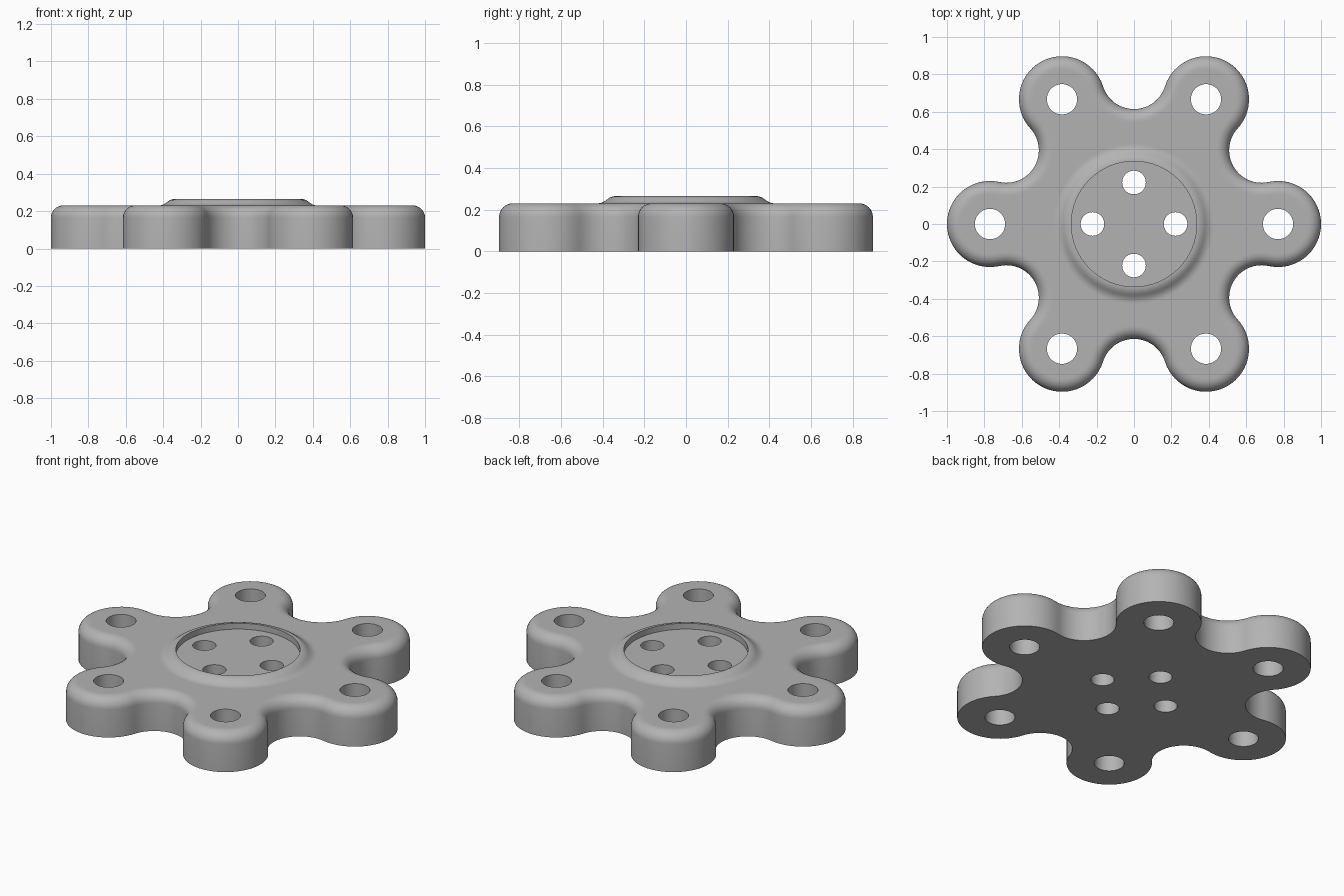
import bpy, bmesh
from math import sin, cos, pi, atan2, hypot

cube = bpy.data.objects.get("Cube")
if cube:
    bpy.data.objects.remove(cube, do_unlink=True)

# Main dimensions
LOBE_DIST, LOBE_R = 0.77, 0.23
VALLEY_DIST = 0.788
TOP, FILLET = 0.23, 0.065
RIM_TOP = 0.265
SEG = 48

mat = bpy.data.materials.new("plain grey")
mat.use_nodes = True
GREY = (0.45, 0.45, 0.45, 1)
mat.diffuse_color = GREY
mat.node_tree.nodes["Principled BSDF"].inputs["Base Color"].default_value = GREY

bm = bmesh.new()


def loop(points, z):
    """Closed ring of vertices and edges at one height."""
    vs = [bm.verts.new((x, y, z)) for x, y in points]
    for a, b in zip(vs, vs[1:] + vs[:1]):
        bm.edges.new((a, b))
    return vs


def circle(cx, cy, r, n=SEG):
    return [(cx + r * cos(2 * pi * i / n), cy + r * sin(2 * pi * i / n)) for i in range(n)]


def skin(rings):
    """Walls between successive rings of equal size."""
    for lo, hi in zip(rings, rings[1:]):
        n = len(lo)
        for i in range(n):
            j = (i + 1) % n
            bm.faces.new((lo[i], lo[j], hi[j], hi[i]))


def cap(loops):
    """Flat face between an outer ring and its holes."""
    edges = [bm.edges.get((a, b)) for vs in loops for a, b in zip(vs, vs[1:] + vs[:1])]
    bmesh.ops.triangle_fill(bm, edges=edges, use_beauty=True, normal=(0, 0, 1))


def outline(inset):
    """Six round lobes joined by tangent hollows, moved inwards by inset."""
    vx, vy = VALLEY_DIST * cos(pi / 6), VALLEY_DIST * sin(pi / 6)
    dx, dy = vx - LOBE_DIST, vy
    t = atan2(dy, dx)
    lobe_r = LOBE_R - inset
    valley_r = hypot(dx, dy) - LOBE_R + inset
    half = t - pi / 6
    pts = []
    for k in range(6):
        a = k * pi / 3
        b = a + pi / 6
        for i in range(33):
            u = a - t + 2 * t * i / 32
            pts.append((LOBE_DIST * cos(a) + lobe_r * cos(u), LOBE_DIST * sin(a) + lobe_r * sin(u)))
        for i in range(1, 24):
            u = b + pi + half - 2 * half * i / 24
            pts.append((VALLEY_DIST * cos(b) + valley_r * cos(u), VALLEY_DIST * sin(b) + valley_r * sin(u)))
    return pts


# Outer wall with rounded top edge
rings = [loop(outline(0), 0)]
for i in range(9):
    a = i / 8 * pi / 2
    rings.append(loop(outline(FILLET * (1 - cos(a))), TOP - FILLET + FILLET * sin(a)))
rings.append(loop(outline(FILLET + 0.01), TOP))
skin(rings)

# Raised rim around the centre recess
rim_profile = [(0.335, TOP), (0.335, RIM_TOP), (0.345, 0.2645), (0.355, 0.262), (0.365, 0.258),
               (0.376, 0.251), (0.386, 0.243), (0.396, 0.237), (0.408, 0.232), (0.42, TOP), (0.43, TOP)]
rim = [loop(circle(0, 0, r, 96), z) for r, z in rim_profile]
skin(rim)


# Through holes
def hole(angle, dist, r):
    pts = circle(dist * cos(angle), dist * sin(angle), r)
    pair = [loop(pts, 0), loop(pts, TOP)]
    skin(pair)
    return pair


lobe_holes = [hole(k * pi / 3, LOBE_DIST, 0.081) for k in range(6)]
hub_holes = [hole(k * pi / 2, 0.222, 0.063) for k in range(4)]

# Flat top, recess floor and underside
cap([rings[-1], rim[-1]] + [h[1] for h in lobe_holes])
cap([rim[0]] + [h[1] for h in hub_holes])
cap([rings[0]] + [h[0] for h in lobe_holes + hub_holes])

bmesh.ops.recalc_face_normals(bm, faces=bm.faces)
mesh = bpy.data.meshes.new("six_lobed_plate")
bm.to_mesh(mesh)
bm.free()
mesh.materials.append(mat)
plate = bpy.data.objects.new("six_lobed_plate", mesh)
bpy.context.collection.objects.link(plate)

bpy.ops.object.select_all(action='DESELECT')
plate.select_set(True)
bpy.context.view_layer.objects.active = plate
bpy.ops.object.shade_smooth_by_angle(angle=pi / 6)
